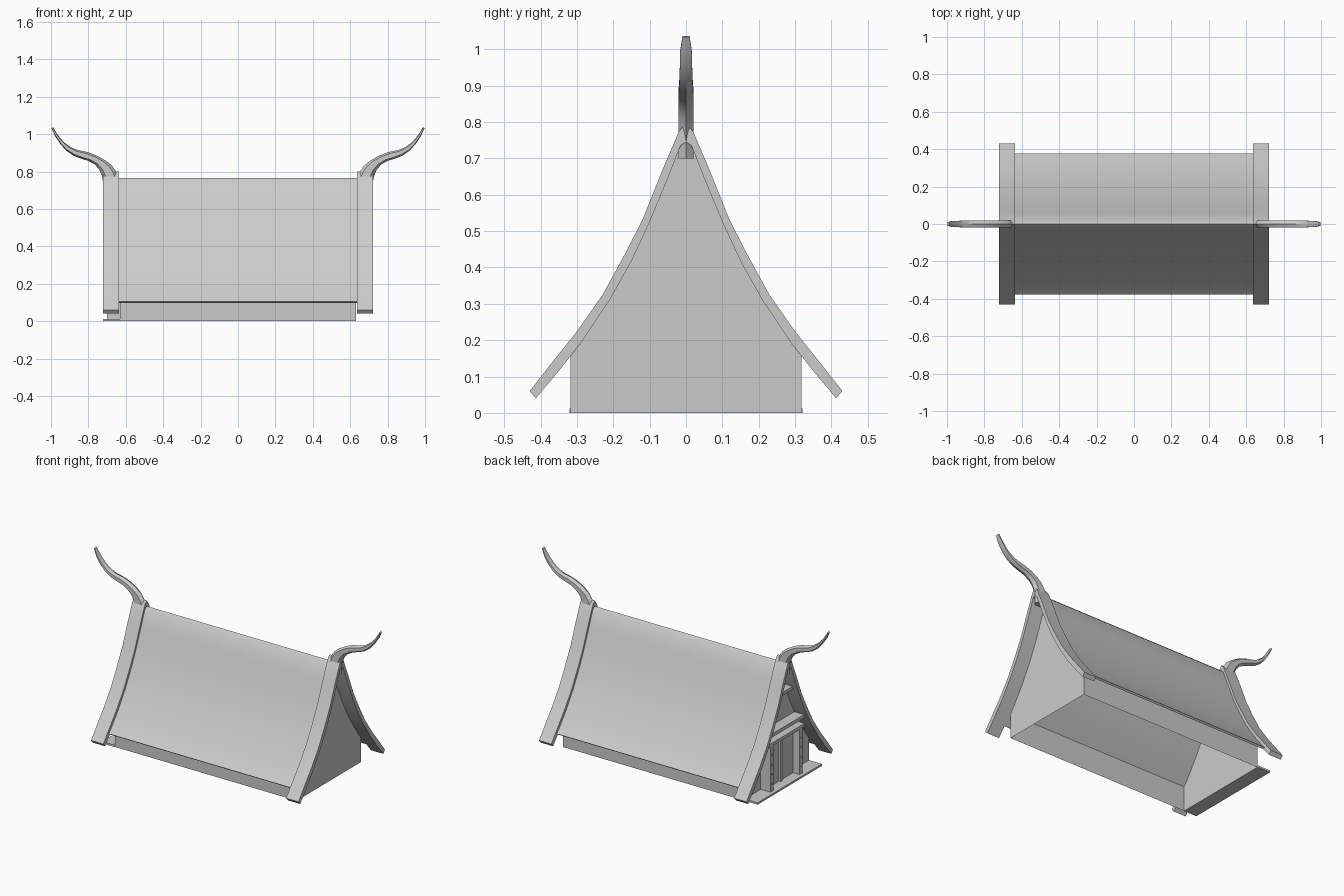
import bpy, math
from mathutils import Vector

if "Cube" in bpy.data.objects:
    bpy.data.objects.remove(bpy.data.objects["Cube"])

# Half profiles (y, z) of the curved roof line, from ridge to eave
INNER = [(0, .745), (.015, .735), (.05, .645), (.10, .525), (.15, .417),
         (.21, .31), (.285, .198), (.35, .115), (.413, .04)]
OUTER = [(0, .80), (.02, .773), (.062, .675), (.118, .535), (.17, .433),
         (.23, .324), (.303, .22), (.365, .143), (.43, .06)]


def make(name, verts, faces, smooth=False):
    me = bpy.data.meshes.new(name)
    me.from_pydata(verts, [], faces)
    me.validate()
    ob = bpy.data.objects.new(name, me)
    bpy.context.collection.objects.link(ob)
    bpy.context.view_layer.objects.active = ob
    for o in bpy.context.selected_objects:
        o.select_set(False)
    ob.select_set(True)
    bpy.ops.object.mode_set(mode='EDIT')
    bpy.ops.mesh.select_all(action='SELECT')
    bpy.ops.mesh.normals_make_consistent(inside=False)
    bpy.ops.object.mode_set(mode='OBJECT')
    if smooth:
        bpy.ops.object.shade_smooth_by_angle(angle=math.radians(35))
    return ob


def both_sides(half):
    return [(-y, z) for y, z in reversed(half[1:])] + half


def band(name, outer, inner, x0, x1, smooth=True):
    """Solid strip between two matching profiles, extruded along x."""
    o, i = both_sides(outer), both_sides(inner)
    n = len(o)
    rows = [[(x, y, z) for y, z in p] for x, p in ((x0, o), (x1, o), (x1, i), (x0, i))]
    verts = [v for r in rows for v in r]
    faces = []
    for a in range(4):
        b = (a + 1) % 4
        faces += [(a*n+k, a*n+k+1, b*n+k+1, b*n+k) for k in range(n-1)]
    faces += [(0, n, 2*n, 3*n), (n-1, 2*n-1, 3*n-1, 4*n-1)]
    return make(name, verts, faces, smooth)


def box(name, x, y, z):
    verts = [(a, b, c) for a in x for b in y for c in z]
    return make(name, verts, [(0, 1, 3, 2), (4, 6, 7, 5), (0, 4, 5, 1),
                              (2, 3, 7, 6), (0, 2, 6, 4), (1, 5, 7, 3)])


# Thin curved roof shell, ending above the eaves of the gable boards
def between(t):
    pts = [((1-t)*a + t*c, (1-t)*b + t*d)
           for (a, b), (c, d) in zip(INNER[:-1], OUTER[:-1])]
    return pts + [(.366 + .01*t/.35, .096 + .008*t/.35)]


band("roof", between(.35), between(0), -.64, .64)

# Hollow body: two gable walls and two low side walls, open underneath
gable = [(-.318, 0), (-.318, .155)] + both_sides(INNER[:7]) + [(.318, .155), (.318, 0)]
n = len(gable)
make("walls", [(x, y, z) for x in (-.632, .632) for y, z in gable],
     [tuple(range(n)), tuple(range(n, 2*n)), (0, 1, n+1, n), (n-2, n-1, 2*n-1, 2*n-2)])

# Gable boards and the curved horns that grow out of their peaks
# Horn sections: lower edge (x, z), upper edge (x, z), half width
HORN = [((.722, .70), (.636, .70), .020), ((.722, .745), (.636, .765), .020),
        ((.727, .775), (.648, .795), .020), ((.742, .81), (.672, .83), .020),
        ((.765, .837), (.705, .857), .020), ((.80, .857), (.752, .884), .020),
        ((.84, .869), (.80, .903), .020), ((.88, .885), (.855, .914), .019),
        ((.918, .912), (.895, .930), .018), ((.95, .947), (.93, .956), .017),
        ((.978, .99), (.965, .997), .016), ((.998, 1.033), (.988, 1.037), .010)]
for s, side in ((-1, "left"), (1, "right")):
    band("gable_boards_" + side, OUTER, INNER, s*.636, s*.722)
    verts, faces, m = [], [], 8
    for lo, up, w in HORN:
        lo, up = Vector((s*lo[0], 0, lo[1])), Vector((s*up[0], 0, up[1]))
        for t, f in ((0, .5), (.22, 1), (.5, 1), (.78, 1), (1, .5),
                     (.78, -1), (.5, -1), (.22, -1)):
            p = lo.lerp(up, t)
            p.y = 0 if t in (0, 1) else w*f
            verts.append(p)
    for r in range(len(HORN)-1):
        faces += [(r*m+k, r*m+(k+1) % m, (r+1)*m+(k+1) % m, (r+1)*m+k) for k in range(m)]
    faces += [tuple(range(m)), tuple(range((len(HORN)-1)*m, len(HORN)*m))]
    make("horn_" + side, verts, faces, True)

# Entrance on the left gable: doorstep, frame, cross beams
box("doorstep", (-.722, -.632), (-.32, .32), (0, .012))
box("door_lintel", (-.70, -.632), (-.18, .18), (.295, .315))
box("cross_beam", (-.70, -.632), (-.185, .185), (.35, .372))
box("collar_beam", (-.69, -.632), (-.08, .08), (.565, .585))
box("door_centre_post", (-.665, -.632), (-.012, .012), (.012, .295))
for s, side in ((-1, "front"), (1, "back")):
    box("door_jamb_" + side, (-.70, -.632), sorted((s*.13, s*.16)), (.012, .295))
    box("door_leaf_" + side, (-.655, -.632), sorted((s*.015, s*.13)), (.012, .29))
    # Row of studs on each jamb
    for k in range(4):
        z = .06 + .06*k
        box("stud_" + side, (-.705, -.70), (s*.145-.004, s*.145+.004), (z-.004, z+.004))
